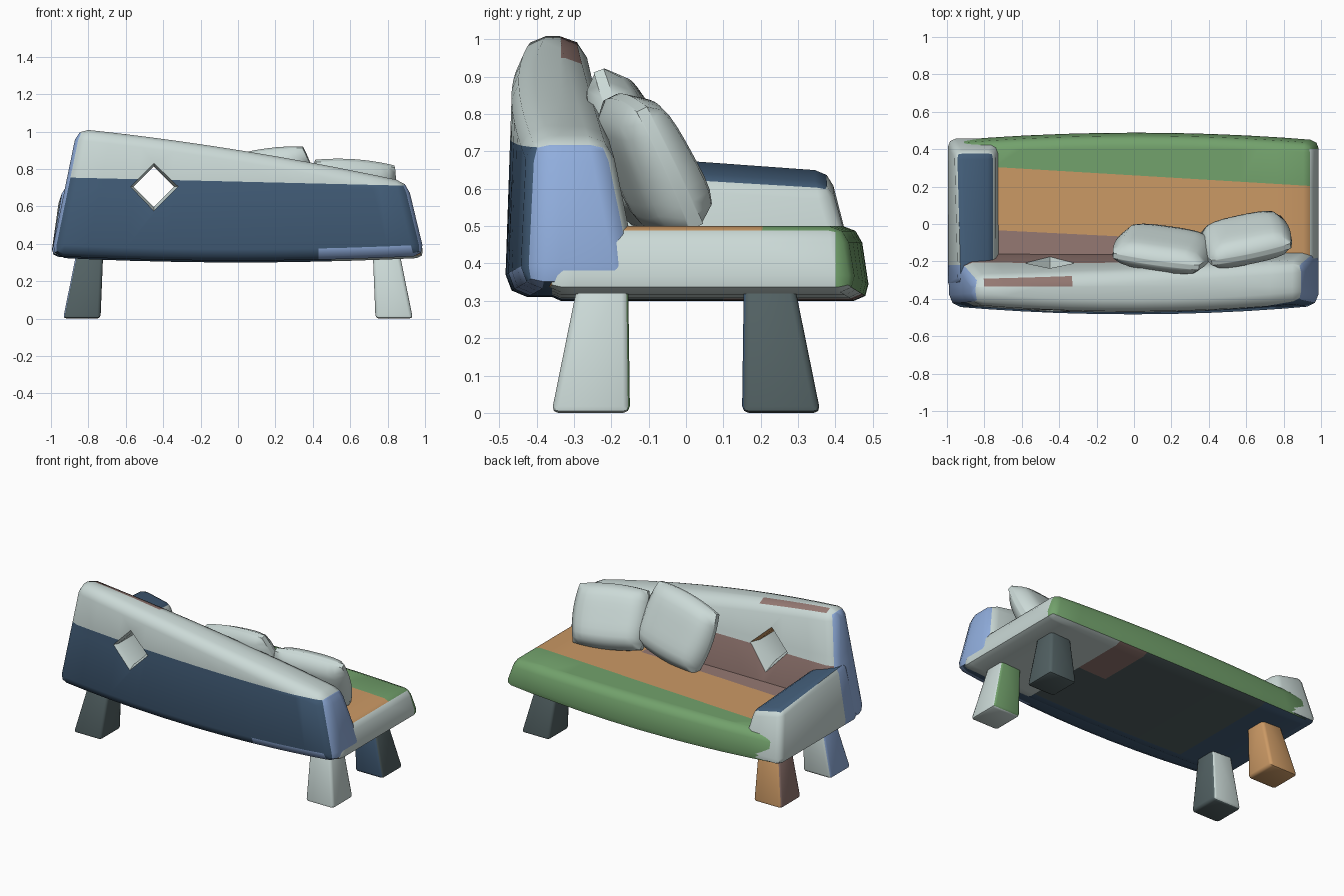
import bpy, bmesh
from math import radians
from mathutils import Vector, Euler

if "Cube" in bpy.data.objects:
    bpy.data.objects.remove(bpy.data.objects["Cube"])

COLOURS = {
    "pale_grey": (0.60, 0.70, 0.68), "navy": (0.055, 0.11, 0.19),
    "light_blue": (0.28, 0.42, 0.72), "green": (0.17, 0.36, 0.15),
    "orange": (0.60, 0.32, 0.13), "brown": (0.30, 0.19, 0.17),
    "slate": (0.085, 0.12, 0.125),
}
NAMES = list(COLOURS)
MATS = []
for name, rgb in COLOURS.items():
    mat = bpy.data.materials.new(name)
    mat.use_nodes = True
    mat.diffuse_color = (*rgb, 1)
    mat.node_tree.nodes["Principled BSDF"].inputs["Base Color"].default_value = (*rgb, 1)
    MATS.append(mat)


def to_object(name, bm):
    bmesh.ops.recalc_face_normals(bm, faces=bm.faces)
    mesh = bpy.data.meshes.new(name)
    bm.to_mesh(mesh)
    bm.free()
    for mat in MATS:
        mesh.materials.append(mat)
    obj = bpy.data.objects.new(name, mesh)
    bpy.context.collection.objects.link(obj)
    return obj


def activate(obj):
    bpy.ops.object.select_all(action="DESELECT")
    obj.select_set(True)
    bpy.context.view_layer.objects.active = obj


def loft(rings):
    """Closed solid through rings of equal point count."""
    bm = bmesh.new()
    rows = [[bm.verts.new(p) for p in ring] for ring in rings]
    for a, b in zip(rows, rows[1:]):
        for i in range(len(a)):
            j = (i + 1) % len(a)
            bm.faces.new((a[i], a[j], b[j], b[i]))
    bm.faces.new(rows[0][::-1])
    bm.faces.new(rows[-1])
    bmesh.ops.recalc_face_normals(bm, faces=bm.faces)
    return bm


def block(left, right, bulge=None, steps=1, bevel=0.04):
    """Rounded box between two end sections, swelling at mid-length."""
    bulge = bulge or [(0, 0)] * 4
    rings = []
    for k in range(steps + 1):
        t = k / steps
        swell = 4 * t * (1 - t)
        rings.append([Vector(a).lerp(Vector(b), t) + Vector((0, dy, dz)) * swell
                      for a, b, (dy, dz) in zip(left, right, bulge)])
    bm = loft(rings)
    sharp = [e for e in bm.edges if e.calc_face_angle(0) > 0.5]
    bmesh.ops.bevel(bm, geom=sharp, offset=bevel, segments=2, profile=0.5,
                    affect="EDGES", clamp_overlap=True)
    return bm


def paint(obj, rule, cuts=()):
    """Cut along colour borders, colour faces by rule and smooth."""
    bm = bmesh.new()
    bm.from_mesh(obj.data)
    for co, no in cuts:
        bmesh.ops.bisect_plane(bm, geom=bm.verts[:] + bm.edges[:] + bm.faces[:],
                               plane_co=co, plane_no=no)
    bm.normal_update()
    for f in bm.faces:
        f.material_index = NAMES.index(rule(f.calc_center_median(), f.normal))
    bm.to_mesh(obj.data)
    bm.free()
    activate(obj)
    bpy.ops.object.shade_smooth_by_angle(angle=radians(48))


# Backrest, tall at one end, with a diamond opening
HX, HZ = -0.45, 0.705
back = to_object("backrest", block(
    [(-1, -0.44, 0.335), (-1, -0.12, 0.335), (-0.86, -0.28, 1.015), (-0.86, -0.43, 1.015)],
    [(1, -0.44, 0.335), (1, -0.12, 0.335), (0.905, -0.2, 0.73), (0.905, -0.42, 0.73)],
    [(-0.045, -0.025), (0, -0.025), (-0.01, 0.025), (-0.04, 0.025)], 10, 0.06))
cutter = to_object("opening_cutter", loft([
    [(HX + r, y, HZ), (HX, y, HZ + r), (HX - r, y, HZ), (HX, y, HZ - r)]
    for y, r in ((-0.51, 0.155), (-0.43, 0.108), (-0.27, 0.108), (-0.12, 0.17))]))
cutter.hide_render = True
mod = back.modifiers.new("opening", "BOOLEAN")
mod.operation, mod.object, mod.solver = "DIFFERENCE", cutter, "EXACT"
activate(back)
bpy.ops.object.modifier_apply(modifier=mod.name)
bpy.data.objects.remove(cutter)


def back_rule(c, n):
    if abs(c.x - HX) + abs(c.z - HZ) < 0.165 and abs(n.y) < 0.85 and abs(n.z) < 0.8:
        return "orange" if c.x > HX and c.z > HZ and c.y > -0.43 else "pale_grey"
    if n.x > 0.5 or n.x < -0.45:
        return "light_blue"
    if n.z < -0.3:
        return "light_blue" if c.x > 0.43 and n.y < -0.3 else "navy"
    if n.y < -0.3:
        return "navy" if c.z + 0.024 * c.x < 0.732 else "pale_grey"
    if n.y > 0.4 and c.z < 0.7 and c.x < 0.3:
        return "brown"
    if n.z > 0.4 and -0.76 < c.x < -0.3 and -0.335 < c.y < -0.29:
        return "brown"
    return "pale_grey"


paint(back, back_rule, [((0, 0, 0.732), (0.024, 0, 1)), ((0, 0, 0.7), (0, 0, 1)),
                        ((0.43, 0, 0), (1, 0, 0)), ((0.3, 0, 0), (1, 0, 0)),
                        ((0, -0.335, 0), (0, 1, 0))])

# Seat slab with striped top
seat = to_object("seat", block(
    [(-0.97, -0.38, 0.325), (-0.97, 0.455, 0.325), (-0.94, 0.425, 0.5), (-0.94, -0.36, 0.5)],
    [(1, -0.38, 0.325), (1, 0.455, 0.325), (0.95, 0.425, 0.5), (0.95, -0.36, 0.5)],
    [(0, -0.025), (0.04, -0.025), (0.04, 0), (0, 0)], 10, 0.045))


def seat_rule(c, n):
    if n.z < -0.5:
        if c.x > 0.5:
            return "pale_grey"
        if c.x > 0.3 and c.y > 0.1:
            return "brown"
        return "navy" if c.x < -0.6 or c.y < -0.3 else "slate"
    if n.x > 0.5:
        return "green" if c.y > 0.4 else "pale_grey"
    if n.y > 0.4 or c.y + 0.06 * c.x > 0.26:
        return "green"
    return "brown" if c.y + 0.05 * c.x < -0.07 and c.x < 0.4 else "orange"


paint(seat, seat_rule, [((0, 0.26, 0), (0.06, 1, 0)), ((0, -0.07, 0), (0.05, 1, 0)),
                        ((0, 0.4, 0), (0, 1, 0)), ((0, 0.1, 0), (0, 1, 0)),
                        ((0, -0.3, 0), (0, 1, 0))]
      + [((x, 0, 0), (1, 0, 0)) for x in (-0.6, 0.3, 0.5)])

# Single armrest with a sloping top
arm = to_object("armrest", block(
    [(-1, -0.36, 0.33), (-1, 0.465, 0.33), (-0.955, 0.385, 0.655), (-0.935, -0.32, 0.71)],
    [(-0.7, -0.36, 0.33), (-0.7, 0.47, 0.33), (-0.745, 0.385, 0.61), (-0.745, -0.32, 0.65)],
    bevel=0.04))


def arm_rule(c, n):
    if n.z > 0.8:
        return "navy"
    if n.x < -0.5 and c.y < -0.22:
        return "light_blue"
    return "navy" if n.z < -0.5 else "pale_grey"


paint(arm, arm_rule, [((0, -0.22, 0), (0, 1, 0))])

# Four splayed, tapered legs
LEG_RULES = {
    (-1, -1): lambda c, n: "light_blue" if n.x < -0.5 else "pale_grey" if n.y > 0.5 else "slate",
    (1, -1): lambda c, n: "green" if n.y > 0.5 else "pale_grey",
    (-1, 1): lambda c, n: "brown" if n.x < -0.5 else "orange",
    (1, 1): lambda c, n: "navy" if n.y < -0.5 else "slate",
}
for (sx, sy), rule in LEG_RULES.items():
    ends = []
    for side in (-1, 1):
        bx, tx = 0.835 * sx + 0.1 * side, 0.79 * sx + 0.07 * side
        by, ty = 0.255 * sy, 0.22 * sy
        ends.append([(bx, by - 0.105, 0), (bx, by + 0.105, 0),
                     (tx, ty + 0.065, 0.37), (tx, ty - 0.065, 0.37)])
    name = ("left" if sx > 0 else "right") + ("_front" if sy < 0 else "_back") + "_leg"
    paint(to_object(name, block(*ends, bevel=0.018)), rule)


# Plump cushions leaning on the backrest
def cushion(name, centre, half_w, half_h, thick, turn):
    bm = bmesh.new()
    bmesh.ops.create_cube(bm, size=2)
    bmesh.ops.subdivide_edges(bm, edges=bm.edges[:], cuts=9, use_grid_fill=True)
    rot = Euler([radians(a) for a in turn]).to_matrix()
    for v in bm.verts:
        u, w, h = v.co
        puff = 0.2 + 0.8 * ((1 - u ** 4) * (1 - h ** 4)) ** 0.5
        shape = Vector((u * half_w * (1 - 0.1 * h * h),
                        w * thick * puff * (1 - 0.15 * h),
                        h * half_h * (1 - 0.1 * u * u)))
        v.co = rot @ shape + Vector(centre)
    paint(to_object(name, bm), lambda c, n: "pale_grey")


cushion("inner_cushion", (0.155, -0.14, 0.70), 0.26, 0.215, 0.085, (20, -9, -8))
cushion("outer_cushion", (0.6, -0.09, 0.67), 0.24, 0.195, 0.09, (26, 4, 12))
